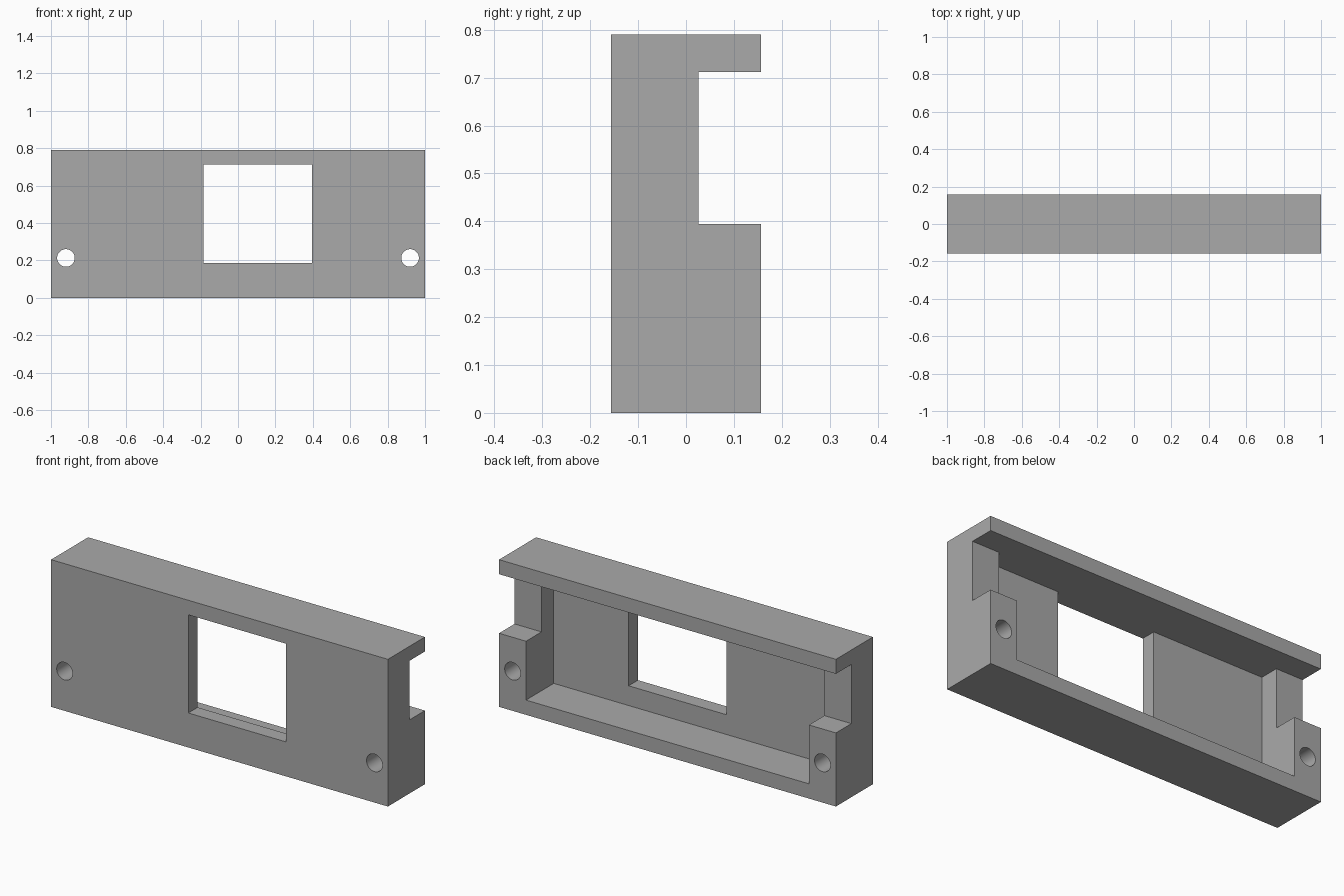
import bpy
import math

default = bpy.data.objects.get("Cube")
if default:
    bpy.data.objects.remove(default, do_unlink=True)

# Overall sizes
WIDTH, DEPTH, HEIGHT = 2.0, 0.314, 0.79
BACK = DEPTH / 2
WALL = 0.079
CEILING = 0.712
OUT = 0.1  # how far cutters reach past the body

grey = bpy.data.materials.new("plain grey")
grey.use_nodes = True
colour = (0.4, 0.4, 0.4, 1)
grey.diffuse_color = colour
grey.node_tree.nodes["Principled BSDF"].inputs["Base Color"].default_value = colour


def box(name, x, y, z):
    """Box spanning the given (low, high) ranges."""
    spans = (x, y, z)
    bpy.ops.mesh.primitive_cube_add(size=1, location=[sum(s) / 2 for s in spans])
    ob = bpy.context.object
    ob.name = name
    ob.scale = [s[1] - s[0] for s in spans]
    bpy.ops.object.transform_apply(location=True, rotation=True, scale=True)
    return ob


def cut(body, cutter):
    """Subtract a cutter from the body, then discard it."""
    mod = body.modifiers.new("cut", 'BOOLEAN')
    mod.operation = 'DIFFERENCE'
    mod.solver = 'EXACT'
    mod.object = cutter
    bpy.context.view_layer.objects.active = body
    bpy.ops.object.modifier_apply(modifier=mod.name)
    bpy.data.objects.remove(cutter, do_unlink=True)


# Solid body
housing = box("housing", (-WIDTH / 2, WIDTH / 2), (-BACK, BACK), (0, HEIGHT))
housing.data.materials.append(grey)

# Main cavity, open at the back
cut(housing, box("cavity_cutter", (-0.84, 0.84), (WALL - BACK, BACK + OUT), (WALL, CEILING)))

# Notches above both end blocks
cut(housing, box("notch_cutter", (-1 - OUT, 1 + OUT), (0.026, BACK + OUT), (0.395, CEILING)))

# Off-centre window through the front plate
cut(housing, box("window_cutter", (-0.185, 0.395), (-BACK - OUT, 0), (0.185, CEILING)))

# Screw holes through both end blocks
for side in (-1, 1):
    bpy.ops.mesh.primitive_cylinder_add(
        vertices=48, radius=0.047, depth=DEPTH + 2 * OUT,
        location=(side * 0.92, 0, 0.213), rotation=(math.pi / 2, 0, 0))
    cut(housing, bpy.context.object)

# Smooth the hole walls, keep every other edge sharp
bpy.ops.object.select_all(action='DESELECT')
housing.select_set(True)
bpy.context.view_layer.objects.active = housing
bpy.ops.object.shade_smooth_by_angle(angle=math.radians(30))
